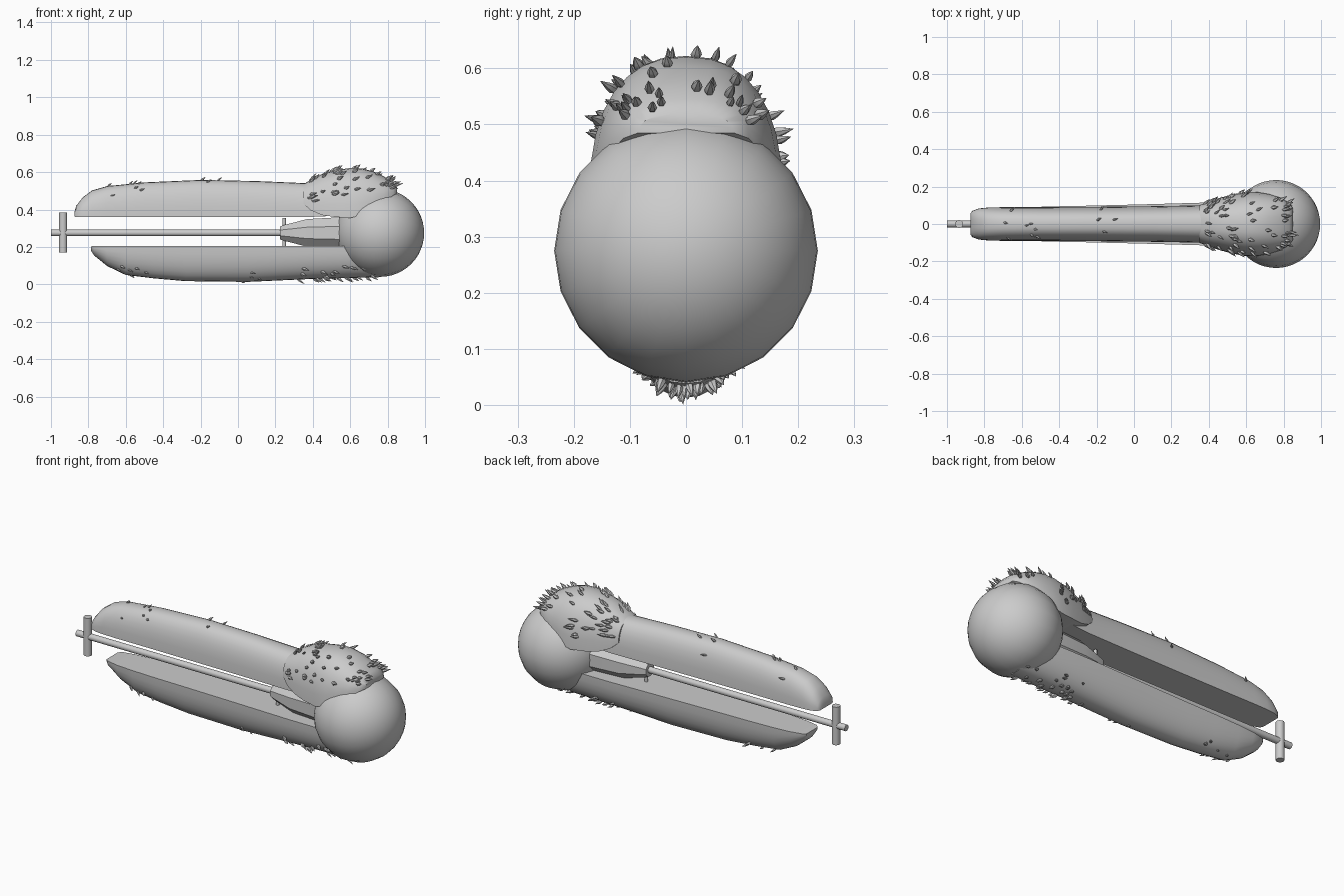
import bpy, bmesh, math, random
from mathutils import Vector, Matrix

if "Cube" in bpy.data.objects:
    bpy.data.objects.remove(bpy.data.objects["Cube"])

random.seed(4)

# Stations: x, half width, flat edge z, crown z
UPPER = [(-.875, .055, .362, .385), (-.865, .07, .36, .42), (-.83, .083, .36, .465),
         (-.78, .088, .36, .502), (-.7, .09, .36, .525), (-.5, .09, .36, .545),
         (-.2, .092, .36, .558), (.1, .095, .36, .552), (.38, .10, .36, .54), (.6, .11, .37, .55)]
HOOD = [(.35, .10, .43, .535), (.39, .118, .395, .56), (.45, .137, .37, .59), (.52, .157, .36, .61),
        (.60, .172, .355, .622), (.66, .172, .37, .62), (.72, .162, .40, .605),
        (.78, .143, .44, .577), (.83, .112, .475, .545), (.85, .085, .485, .52)]
LOWER = [(-.785, .05, .203, .178), (-.77, .065, .205, .155), (-.70, .08, .205, .098),
         (-.6, .088, .205, .05), (-.45, .094, .205, .032), (-.28, .097, .205, .017),
         (.05, .105, .205, .013), (.4, .115, .205, .029), (.6, .115, .205, .034), (.76, .112, .205, .038)]


def finish(name, bm, smooth=True):
    bmesh.ops.recalc_face_normals(bm, faces=bm.faces[:])
    me = bpy.data.meshes.new(name)
    bm.to_mesh(me)
    bm.free()
    ob = bpy.data.objects.new(name, me)
    bpy.context.collection.objects.link(ob)
    if smooth:
        bpy.ops.object.select_all(action='DESELECT')
        ob.select_set(True)
        bpy.context.view_layer.objects.active = ob
        bpy.ops.object.shade_smooth_by_angle(angle=math.radians(40))
    return ob


def skin(bm, rings):
    rows = [[bm.verts.new(p) for p in r] for r in rings]
    for a, b in zip(rows, rows[1:]):
        for i in range(len(a)):
            j = (i + 1) % len(a)
            bm.faces.new((a[i], a[j], b[j], b[i]))
    bm.faces.new(rows[0])
    bm.faces.new(rows[-1])


def arch(st, t, n):
    # Point on a D-shaped section, t running 0..1 from side to side
    x, w, z0, z1 = st
    c, s = math.cos(math.pi * t), max(0, math.sin(math.pi * t))
    return Vector((x, math.copysign(abs(c) ** (2 / n), c) * w, z0 + (z1 - z0) * s ** (2 / n)))


def station(table, x):
    for a, b in zip(table, table[1:]):
        if x <= b[0]:
            f = (x - a[0]) / (b[0] - a[0])
            return tuple(p + (q - p) * f for p, q in zip(a, b))
    return table[-1]


def shell(name, table, n):
    bm = bmesh.new()
    skin(bm, [[arch(st, i / 16, n) for i in range(17)] for st in table])
    finish(name, bm)


def spike(bm, base, axis, length, radius):
    rot = axis.to_track_quat('Z', 'Y').to_matrix().to_4x4()
    m = Matrix.Translation(base) @ rot
    prof = [(-.15, .5), (.2, 1), (.5, .75), (1, .06)]
    skin(bm, [[m @ Vector((math.cos(k * math.tau / 6) * r * radius,
                           math.sin(k * math.tau / 6) * r * radius, h * length))
               for k in range(6)] for h, r in prof])


def scatter(bm, table, n, count, x0, x1, t0=.1, t1=.9, lean=1.2, size=1):
    for _ in range(count):
        x, t = random.uniform(x0, x1), random.uniform(t0, t1)
        p = arch(station(table, x), t, n)
        du = arch(station(table, x + .01), t, n) - p
        dv = arch(station(table, x), t + .01, n) - p
        nrm = du.cross(dv).normalized()
        mid = Vector((x, 0, (table[3][2] + table[3][3]) / 2))
        if nrm.dot(p - mid) < 0:
            nrm = -nrm
        axis = (nrm + Vector((lean, random.uniform(-.3, .3), 0))).normalized()
        spike(bm, p, axis, random.uniform(.028, .048) * size, random.uniform(.007, .011) * size)


def tube(name, axis, stations, centre, sides=12):
    # Turned part along X or Z: stations of (distance, radius)
    bm = bmesh.new()
    rings = []
    for d, r in stations:
        ring = []
        for k in range(sides):
            a = math.tau * (k + .5) / sides
            u, v = r * math.cos(a), r * math.sin(a)
            ring.append(Vector(centre) + Vector((d, u, v) if axis == 'X' else (u, v, d)))
        rings.append(ring)
    skin(bm, rings)
    return finish(name, bm)


# Upper and lower housings, and the flared hood over the ball
shell("upper_housing", UPPER, 2.5)
shell("spiky_hood", HOOD, 2.4)
shell("lower_housing", LOWER, 2.2)

# Ball at the nose, poles along X
bm = bmesh.new()
bmesh.ops.create_uvsphere(bm, u_segments=20, v_segments=24, radius=.235,
                          matrix=Matrix.Translation((.76, 0, .275)) @ Matrix.Rotation(math.pi / 2, 4, 'Y'))
ball = finish("nose_ball", bm)

# Central rod, cross handle, tapered socket and thin pin
tube("centre_rod", 'X', [(-1, .018), (.3, .018)], (0, 0, .275))
tube("cross_handle", 'Z', [(-.107, .022), (.107, .022)], (-.935, 0, .277))
tube("tapered_socket", 'X', [(.225, .038), (.245, .045), (.37, .08), (.62, .095)], (0, 0, .275), 8)
tube("socket_pin", 'Z', [(-.075, .009), (.08, .009)], (.247, 0, .275))

# Thorns
bm = bmesh.new()
scatter(bm, HOOD, 2.4, 85, .37, .84, .06, .94)
scatter(bm, UPPER, 2.5, 8, -.7, -.5, .2, .8, size=.7)
scatter(bm, UPPER, 2.5, 4, -.2, -.08, .2, .8, size=.7)
scatter(bm, LOWER, 2.2, 10, -.65, -.42, .25, .75, size=.8)
scatter(bm, LOWER, 2.2, 4, -.1, .15, .25, .75, lean=2.5, size=.6)
scatter(bm, LOWER, 2.2, 36, .32, .73, .2, .8, lean=1.4, size=.95)
finish("thorns", bm)
